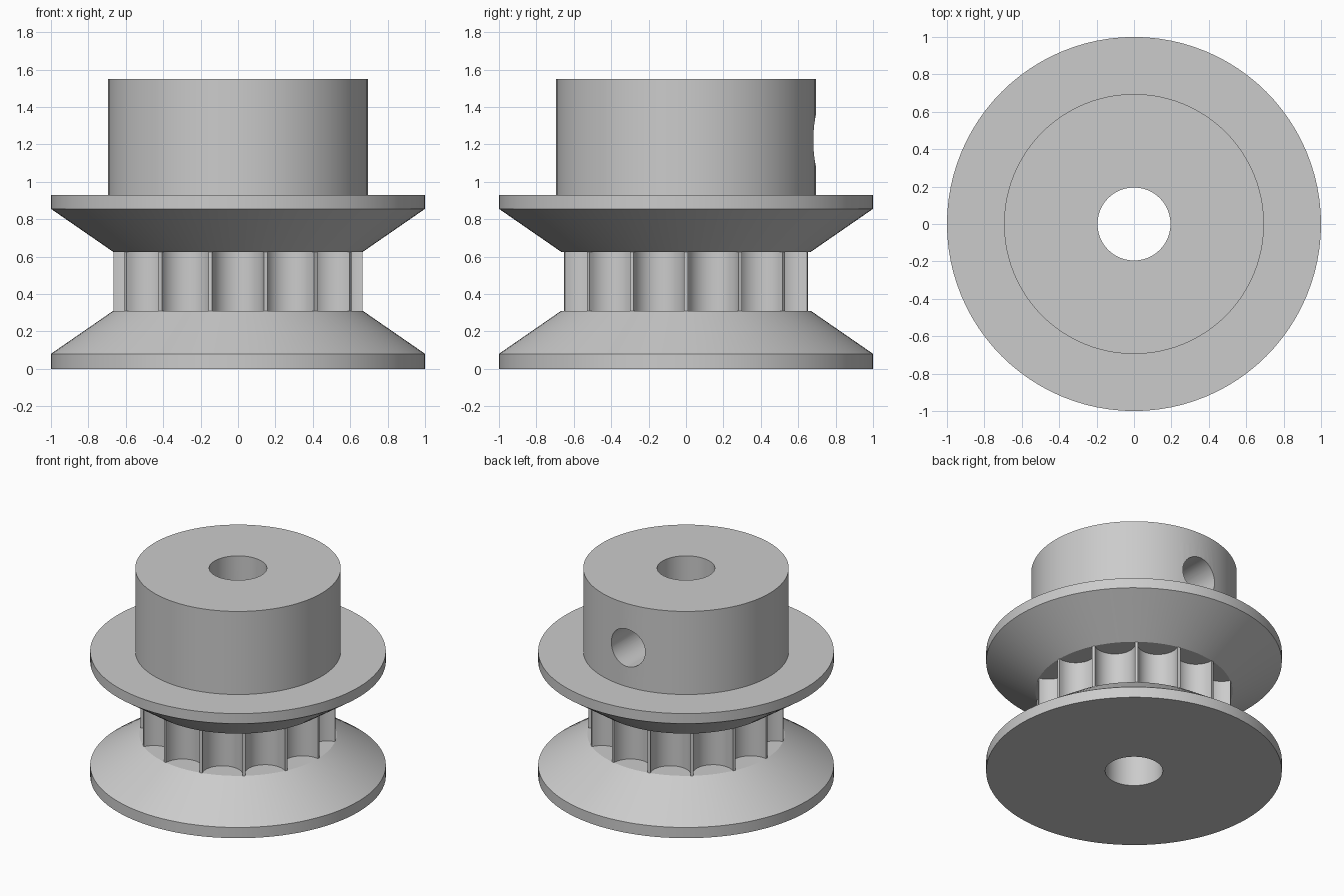
import bpy, bmesh, math
from mathutils import Matrix

if "Cube" in bpy.data.objects:
    bpy.data.objects.remove(bpy.data.objects["Cube"], do_unlink=True)

SEGMENTS = 96
BORE = 0.195
TIP = 0.667
TEETH = 14

metal = bpy.data.materials.new("grey metal")
metal.use_nodes = True
grey = (0.6, 0.6, 0.6, 1)
metal.diffuse_color = grey
metal.node_tree.nodes["Principled BSDF"].inputs["Base Color"].default_value = grey


def finish(name, bm):
    mesh = bpy.data.meshes.new(name)
    bm.to_mesh(mesh)
    bm.free()
    mesh.materials.append(metal)
    obj = bpy.data.objects.new(name, mesh)
    bpy.context.collection.objects.link(obj)
    return obj


def smooth(obj):
    bpy.ops.object.select_all(action='DESELECT')
    obj.select_set(True)
    bpy.context.view_layer.objects.active = obj
    bpy.ops.object.shade_smooth_by_angle(angle=math.radians(25))


def lathe(name, profile):
    """Spin a closed (radius, height) profile into a ring."""
    bm = bmesh.new()
    verts = [bm.verts.new((r, 0, z)) for r, z in profile]
    edges = [bm.edges.new((v, verts[i - 1])) for i, v in enumerate(verts)]
    bmesh.ops.spin(bm, geom=verts + edges, axis=(0, 0, 1), cent=(0, 0, 0),
                   angle=math.tau, steps=SEGMENTS, use_merge=True)
    bmesh.ops.remove_doubles(bm, verts=bm.verts, dist=1e-5)
    bmesh.ops.recalc_face_normals(bm, faces=bm.faces)
    return finish(name, bm)


def wall(bm, outline, low, high):
    """Upright wall along a closed outline."""
    bottom = [bm.verts.new((x, y, low)) for x, y in outline]
    top = [bm.verts.new((x, y, high)) for x, y in outline]
    for i in range(len(outline)):
        bm.faces.new((bottom[i - 1], bottom[i], top[i], top[i - 1]))


# Lower flange with its sloping guide
lower = lathe("lower_flange", [(BORE, 0), (1, 0), (1, 0.08), (TIP, 0.31), (BORE, 0.31)])

# Upper flange and hub in one piece
hub = lathe("flanged_hub", [(BORE, 0.625), (TIP, 0.625), (1, 0.855), (1, 0.93),
                            (0.695, 0.93), (0.695, 1.55), (BORE, 1.55)])

# Set screw hole through the back of the hub into the bore
bm = bmesh.new()
bmesh.ops.create_cone(bm, cap_ends=True, segments=48, radius1=0.14, radius2=0.14, depth=1,
                      matrix=Matrix.Translation((0, 0.5, 1.22)) @ Matrix.Rotation(math.pi / 2, 4, 'X'))
cutter = finish("screw_hole_cutter", bm)
cutter.hide_render = True
cut = hub.modifiers.new("screw_hole", 'BOOLEAN')
cut.operation = 'DIFFERENCE'
cut.solver = 'EXACT'
cut.object = cutter
bpy.context.view_layer.objects.active = hub
bpy.ops.object.modifier_apply(modifier=cut.name)
bpy.data.objects.remove(cutter, do_unlink=True)

# Toothed core: round grooves between narrow lands
pitch = math.tau / TEETH
land = 0.016
half = pitch / 2 - land
groove_radius = TIP * math.sin(half)
groove_centre = TIP * math.cos(half)
outline = []
for tooth in range(TEETH):
    turn = Matrix.Rotation((tooth + 0.5) * pitch, 2)
    for step in range(17):
        a = math.pi * (1.5 - step / 16)
        point = turn @ Matrix.Rotation(0, 2) @ (
            Matrix(((groove_centre, 0), (0, groove_radius))) @ Matrix.Rotation(a, 2).col[0])
        spot = turn.col[0] * (groove_centre + groove_radius * math.cos(a))
        outline.append(spot + turn.col[1] * groove_radius * math.sin(a))
bm = bmesh.new()
wall(bm, outline, 0.31, 0.625)
bore = [(BORE * math.cos(i * math.tau / SEGMENTS), BORE * math.sin(i * math.tau / SEGMENTS))
        for i in range(SEGMENTS)]
wall(bm, bore[::-1], 0.31, 0.625)
core = finish("toothed_core", bm)

for part in (lower, hub, core):
    smooth(part)
